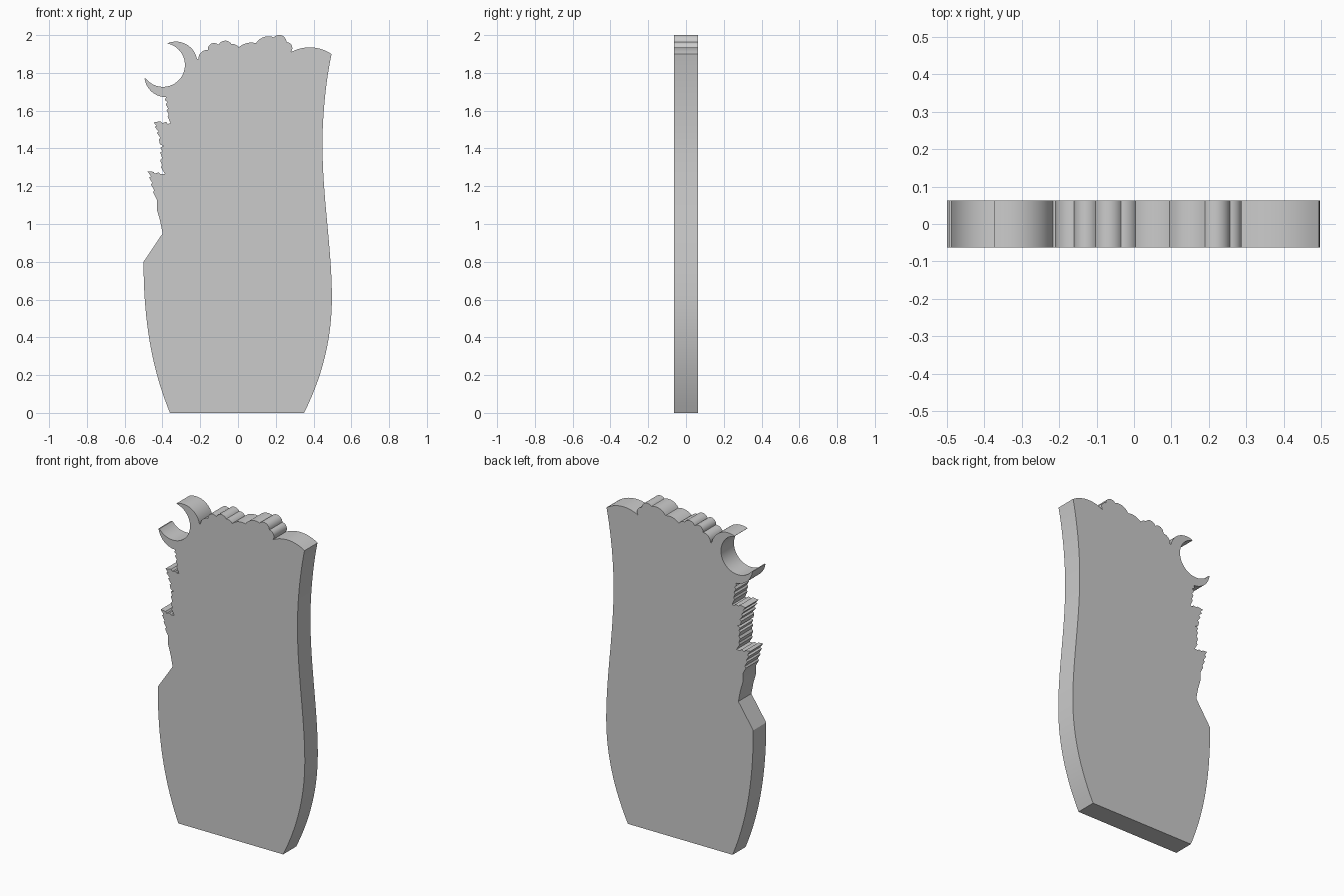
import bpy, bmesh, math
from mathutils import Vector

if "Cube" in bpy.data.objects:
    bpy.data.objects.remove(bpy.data.objects["Cube"])

HALF_DEPTH = 0.063
outline = []                      # (x, z) points, counter-clockwise seen from the front


def add(*pts):
    outline.extend(Vector(p) for p in pts)


def curve_to(c1, c2, end, n=14):
    """Cubic curve from the last outline point."""
    a, b, c, d = outline[-1].copy(), Vector(c1), Vector(c2), Vector(end)
    for i in range(1, n + 1):
        t = i / n
        s = 1 - t
        add(a * s**3 + b * 3 * s * s * t + c * 3 * s * t * t + d * t**3)


def arc_to(end, bulge, n=10):
    """Circular arc bulging to the right of travel by the given height."""
    a, e = outline[-1].copy(), Vector(end)
    chord = e - a
    half = chord.length / 2
    out = Vector((chord.y, -chord.x)).normalized()
    r = (half * half + bulge * bulge) / (2 * abs(bulge))
    sweep = 2 * math.atan2(abs(bulge), half)
    sign = 1 if bulge > 0 else -1
    centre = (a + e) / 2 + out * (bulge - sign * r)
    along = chord.normalized()
    for i in range(1, n):
        ang = sweep * (2 * i / n - 1)
        add(centre + along * r * math.sin(ang) + out * sign * r * math.cos(ang))
    add(e)


# base and wavy right side
add((-0.36, 0), (0.35, 0))
curve_to((0.45, 0.2), (0.497, 0.4), (0.497, 0.61))
curve_to((0.497, 0.87), (0.447, 1.14), (0.447, 1.42))
curve_to((0.447, 1.6), (0.47, 1.78), (0.495, 1.9))

# top edge: shallow arc, then cloud-like scallops
arc_to((0.28, 1.91), 0.03)
for x, z, bulge in [(0.257, 1.963, 0.018), (0.19, 1.988, 0.024), (0.095, 1.957, 0.018),
                    (0.004, 1.935, 0.012), (-0.035, 1.953, 0.006), (-0.103, 1.948, 0.02),
                    (-0.16, 1.922, 0.022), (-0.21, 1.873, 0.015)]:
    arc_to((x, z), bulge)
add((-0.217, 1.873))

# crescent at the upper left
arc_to((-0.373, 1.957), 0.042, 14)
centre, radius = Vector((-0.397, 1.842)), 0.116
for i in range(33):
    a = math.radians(78 - i * (78 + 142) / 32)
    add(centre + radius * Vector((math.cos(a), math.sin(a))))
add((-0.495, 1.771))
arc_to((-0.381, 1.671), 0.028, 12)

# jagged left edge
add((-.388, 1.657), (-.373, 1.645), (-.383, 1.633), (-.37, 1.612), (-.378, 1.602),
    (-.367, 1.58), (-.373, 1.568), (-.362, 1.545), (-.357, 1.532), (-.373, 1.53),
    (-.38, 1.541), (-.4, 1.534), (-.41, 1.544), (-.447, 1.538), (-.43, 1.518),
    (-.441, 1.514), (-.42, 1.49), (-.43, 1.482), (-.41, 1.456), (-.419, 1.447),
    (-.413, 1.422), (-.392, 1.413), (-.412, 1.405), (-.402, 1.385), (-.412, 1.378),
    (-.402, 1.35), (-.412, 1.337), (-.402, 1.312), (-.408, 1.3), (-.393, 1.275),
    (-.387, 1.266), (-.41, 1.264), (-.42, 1.274), (-.44, 1.266), (-.447, 1.276),
    (-.48, 1.279), (-.46, 1.252), (-.471, 1.246), (-.453, 1.217), (-.461, 1.209),
    (-.443, 1.178), (-.45, 1.168), (-.43, 1.13), (-.43, 1.078), (-.413, 1.02),
    (-.399, 0.95), (-.5, 0.8))

# curved lower left side, back to the base
curve_to((-0.5, 0.5), (-0.46, 0.24), (-0.36, 0), 18)
outline.pop()

# extrude the outline into a slab
bm = bmesh.new()
front = bm.faces.new([bm.verts.new((p.x, -HALF_DEPTH, p.y)) for p in outline])
ext = bmesh.ops.extrude_face_region(bm, geom=[front], use_keep_orig=True)
moved = [g for g in ext["geom"] if isinstance(g, bmesh.types.BMVert)]
bmesh.ops.translate(bm, verts=moved, vec=(0, 2 * HALF_DEPTH, 0))
bmesh.ops.triangulate(bm, faces=[f for f in bm.faces if len(f.verts) > 4])
bmesh.ops.recalc_face_normals(bm, faces=bm.faces)
mesh = bpy.data.meshes.new("cutout_panel")
bm.to_mesh(mesh)
bm.free()

panel = bpy.data.objects.new("cutout_panel", mesh)
bpy.context.collection.objects.link(panel)
grey = bpy.data.materials.new("plain grey")
grey.diffuse_color = (0.6, 0.6, 0.6, 1)
grey.use_nodes = True
grey.node_tree.nodes["Principled BSDF"].inputs["Base Color"].default_value = grey.diffuse_color
mesh.materials.append(grey)

bpy.context.view_layer.objects.active = panel
panel.select_set(True)
bpy.ops.object.shade_smooth_by_angle(angle=math.radians(30))
